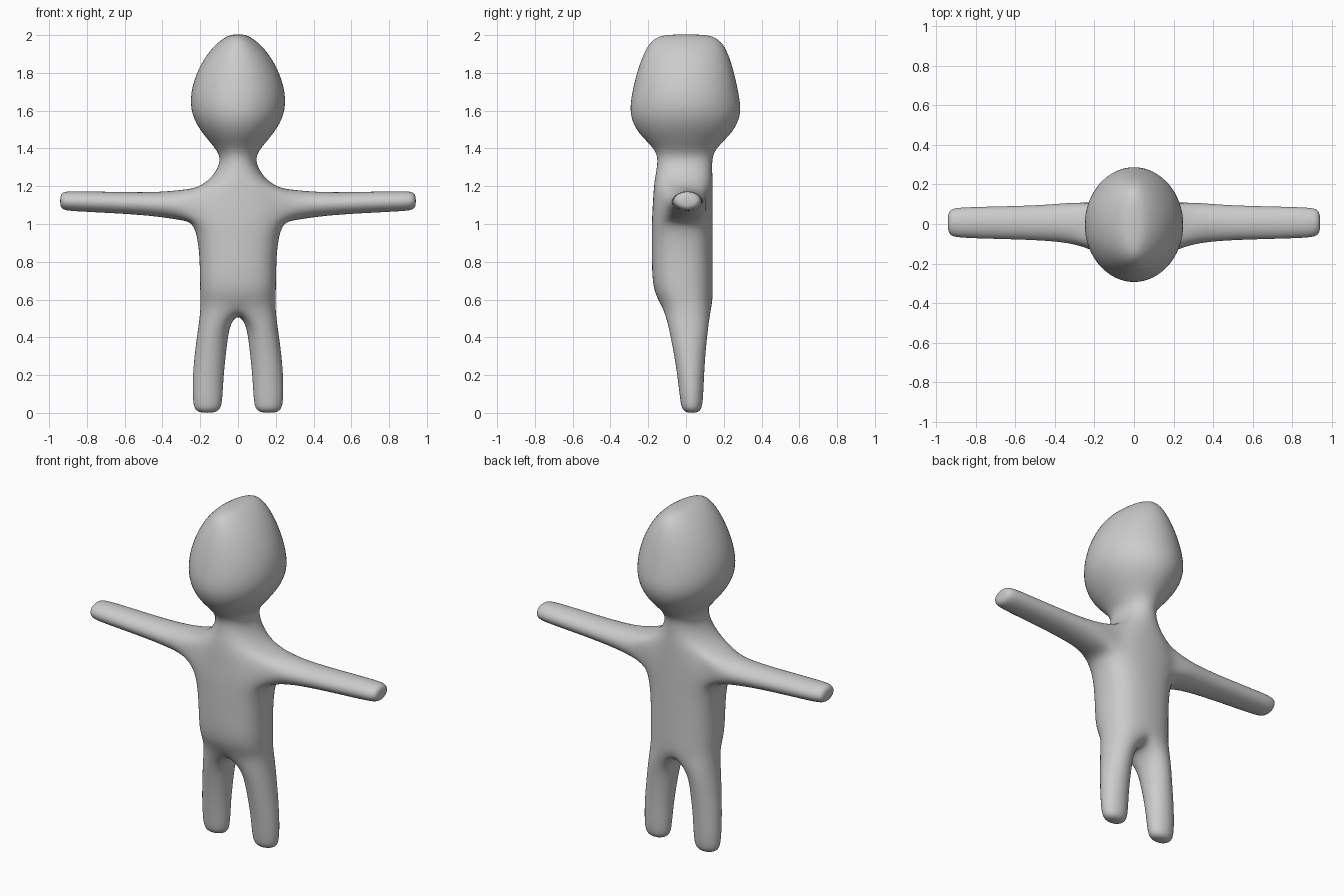
import bpy, bmesh
from math import cos, sin, radians, copysign

cube = bpy.data.objects.get("Cube")
if cube:
    bpy.data.objects.remove(cube, do_unlink=True)

# Torso, neck and head sections: z, half width, front y, back y, roundness (1 = ellipse)
BODY = [
    (0.57, 0.195, -0.13, 0.14, 0.85), (0.65, 0.200, -0.175, 0.14, 0.8),
    (0.80, 0.200, -0.18, 0.14, 0.8), (0.93, 0.212, -0.18, 0.14, 0.8),
    (1.01, 0.240, -0.18, 0.14, 0.8), (1.10, 0.250, -0.175, 0.14, 0.8),
    (1.19, 0.210, -0.17, 0.14, 0.85), (1.25, 0.130, -0.163, 0.14, 0.9),
    (1.34, 0.085, -0.145, 0.135, 0.9), (1.40, 0.117, -0.165, 0.155, 1),
    (1.48, 0.190, -0.255, 0.245, 1), (1.58, 0.250, -0.302, 0.297, 1),
    (1.70, 0.252, -0.285, 0.277, 1), (1.82, 0.212, -0.255, 0.25, 1),
    (1.92, 0.150, -0.217, 0.217, 1), (1.98, 0.085, -0.175, 0.175, 1),
    (2.005, 0.035, -0.11, 0.11, 1)]
# Arm sections: x, low z, high z, front y, back y
ARM = [
    (0.30, 1.02, 1.18, -0.10, 0.11), (0.42, 1.04, 1.168, -0.085, 0.098),
    (0.60, 1.055, 1.168, -0.077, 0.09), (0.88, 1.068, 1.175, -0.071, 0.085),
    (0.93, 1.075, 1.17, -0.06, 0.075), (0.942, 1.10, 1.145, -0.03, 0.045)]
# Leg sections: z, inner x, outer x, front y, back y
LEG = [
    (0.47, 0.045, 0.207, -0.095, 0.12), (0.35, 0.060, 0.225, -0.07, 0.105),
    (0.20, 0.077, 0.240, -0.045, 0.095), (0.06, 0.083, 0.240, -0.03, 0.09),
    (0.015, 0.095, 0.228, -0.02, 0.08), (0.0, 0.13, 0.195, 0.01, 0.055)]

bm = bmesh.new()


def bridge(a, b):
    """Join two closed loops of equal length with quads."""
    n = len(a)
    return [bm.faces.new((a[i], a[(i + 1) % n], b[(i + 1) % n], b[i]))
            for i in range(n)]


def oval(low_u, high_u, low_v, high_v, start, count, grow, power=1):
    """Points of an oval, enlarged a little to offset subdivision shrinkage."""
    points = []
    for k in range(count):
        t = radians(start + 360 * k / count)
        c, s = (copysign(abs(w) ** power, w) for w in (cos(t), sin(t)))
        points.append(((low_u + high_u) / 2 + (high_u - low_u) / 2 * c * grow,
                       (low_v + high_v) / 2 + (high_v - low_v) / 2 * s * grow))
    return points


# Torso, neck and head
rings = []
for z, w, front, back, power in BODY:
    rings.append([bm.verts.new((x, y, z)) for x, y in
                  oval(-w, w, front, back, 0, 16, 1.026, power)])
for row, (a, b) in enumerate(zip(rings, rings[1:])):
    bridge(a, b)
bm.faces.new(rings[-1])

# Crotch strip between the legs
hip = rings[0]
crotch = [bm.verts.new((0, y, 0.525)) for y in (0.08, 0.01, -0.065)]

for side in (1, -1):
    # Arm, grown out of an opening in the side of the chest
    cols = [14, 15, 0, 1, 2] if side == 1 else [10, 9, 8, 7, 6]
    low, mid, high = rings[4], rings[5], rings[6]
    bmesh.ops.delete(bm, geom=[mid[c] for c in cols[1:-1]], context='VERTS')
    loop = ([low[c] for c in cols] + [mid[cols[-1]]]
            + [high[c] for c in reversed(cols)] + [mid[cols[0]]])
    for x, z0, z1, y0, y1 in ARM:
        ring = [bm.verts.new((side * x, y, z)) for y, z in
                oval(y0, y1, z0, z1, 210, 12, 1.046)]
        bridge(loop, ring)
        loop = ring
    bm.faces.new(loop)

    # Leg, grown from half of the hip ring and the crotch strip
    loop = [hip[(12 + side * k) % 16] for k in range(9)] + crotch
    for z, x0, x1, y0, y1 in LEG:
        ring = [bm.verts.new((side * x, y, z)) for x, y in
                oval(x0, x1, y0, y1, -120, 12, 1.046)]
        bridge(loop, ring)
        loop = ring
    bm.faces.new(loop)

bmesh.ops.recalc_face_normals(bm, faces=bm.faces)
for face in bm.faces:
    face.smooth = True
mesh = bpy.data.meshes.new("figure_body")
bm.to_mesh(mesh)
bm.free()

# Plain grey surface
grey = bpy.data.materials.new("grey")
grey.use_nodes = True
colour = (0.6, 0.6, 0.6, 1)
grey.diffuse_color = colour
grey.node_tree.nodes["Principled BSDF"].inputs["Base Color"].default_value = colour
mesh.materials.append(grey)

figure = bpy.data.objects.new("figure_body", mesh)
bpy.context.collection.objects.link(figure)
subdivision = figure.modifiers.new("rounding", 'SUBSURF')
subdivision.levels = subdivision.render_levels = 2
